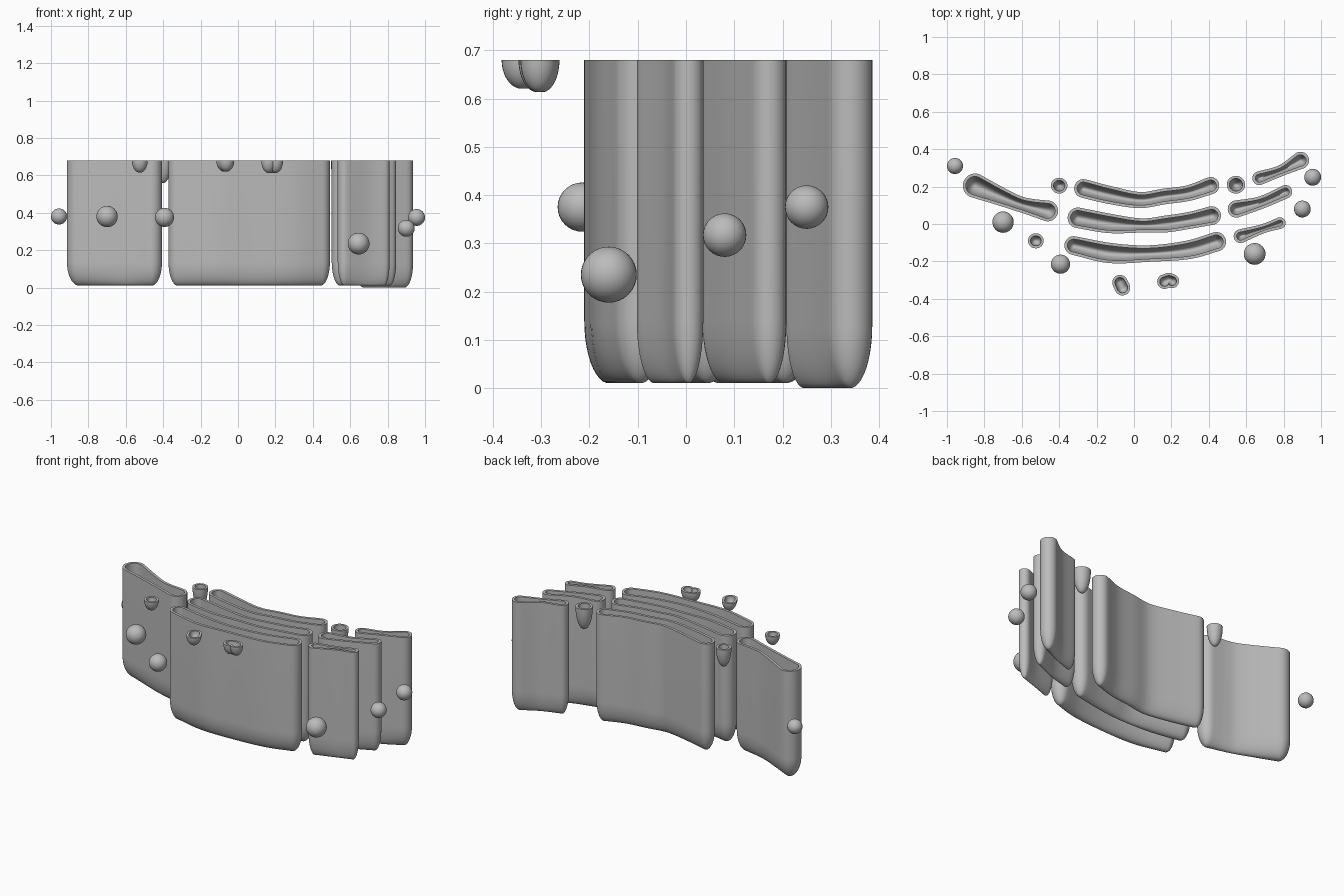
import bpy, bmesh, math
from mathutils import Vector

cube = bpy.data.objects.get("Cube")
if cube:
    bpy.data.objects.remove(cube, do_unlink=True)

grey = bpy.data.materials.new("mid_grey")
grey.use_nodes = True
GREY = (0.5, 0.5, 0.5, 1)
grey.diffuse_color = GREY
grey.node_tree.nodes["Principled BSDF"].inputs["Base Color"].default_value = GREY

TOP = 0.68


def finish(obj):
    obj.data.materials.append(grey)
    bpy.ops.object.select_all(action='DESELECT')
    obj.select_set(True)
    bpy.context.view_layer.objects.active = obj
    bpy.ops.object.shade_smooth_by_angle(angle=math.radians(45))


def smooth_path(points, steps=7):
    """Catmull-Rom through (x, y, radius) points."""
    p = [Vector(q) for q in points]
    p = [2 * p[0] - p[1]] + p + [2 * p[-1] - p[-2]]
    out = []
    for i in range(1, len(p) - 2):
        a, b, c, d = p[i - 1:i + 3]
        for s in range(steps):
            t = s / steps
            out.append(b + (c - a) * t / 2 + (2 * a - 5 * b + 4 * c - d) * t * t / 2
                       + (3 * b - a - 3 * c + d) * t ** 3 / 2)
    return out + [p[-2]]


def outline(points, cap=7):
    """Rounded strip as (centre, radius, direction), symmetric about its ends."""
    path = smooth_path(points)
    half = []
    for i, q in enumerate(path):
        t = path[min(i + 1, len(path) - 1)] - path[max(i - 1, 0)]
        t = Vector((t.x, t.y, 0)).normalized()
        n = Vector((-t.y, t.x, 0))
        c = Vector((q.x, q.y, 0))
        angles = [math.pi / 2 * k / cap for k in range(cap + 1)]
        if i == 0:
            half += [(c, q.z, -t * math.cos(a), n * math.sin(a)) for a in angles]
        elif i == len(path) - 1:
            half += [(c, q.z, t * math.cos(a), n * math.sin(a)) for a in reversed(angles)]
        else:
            half.append((c, q.z, t * 0, n))
    ring = [(c, r, t + n) for c, r, t, n in half]
    return ring + [(c, r, t - n) for c, r, t, n in half[-2:0:-1]]


def pouch(name, points, bottom=0.01, rounding=0.13, wall=0.016):
    """Open-topped, thin-walled bag with a rounded bottom."""
    ring = outline(points)
    m = len(ring)
    bm = bmesh.new()

    def shell(inset, base):
        rows = []
        for k in range(11):
            a = math.pi / 2 * (0.06 + 0.94 * k / 10)
            rows.append((math.sin(a), base + (rounding - inset) * (1 - math.cos(a))))
        if rows[-1][1] < TOP - 0.02:
            rows.append((1, TOP))
        else:
            rows[-1] = (1, TOP)
        loops = [[bm.verts.new(c + d * (r - inset) * f + Vector((0, 0, z)))
                  for c, r, d in ring] for f, z in rows]
        for lo, hi in zip(loops, loops[1:]):
            bridge(lo, hi)
        # close the bottom with a strip across the seam
        lo = loops[0]
        for j in range(m // 2):
            face = [lo[j], lo[j + 1], lo[(m - j - 1) % m], lo[(m - j) % m]]
            bm.faces.new(list(dict.fromkeys(face)))
        return loops[-1]

    def bridge(lo, hi):
        for j in range(m):
            k = (j + 1) % m
            bm.faces.new((lo[j], lo[k], hi[k], hi[j]))

    bridge(shell(0, bottom), shell(wall, bottom + wall))
    bmesh.ops.recalc_face_normals(bm, faces=bm.faces)
    mesh = bpy.data.meshes.new(name)
    bm.to_mesh(mesh)
    bm.free()
    obj = bpy.data.objects.new(name, mesh)
    bpy.context.collection.objects.link(obj)
    finish(obj)


def cup(name, points, bottom):
    pouch(name, points, bottom, TOP - bottom, 0.014)


def ball(name, x, y, z, r):
    bpy.ops.mesh.primitive_uv_sphere_add(segments=32, ring_count=16, radius=r, location=(x, y, z))
    bpy.context.object.name = name
    finish(bpy.context.object)


# Three long stacked pouches in the middle
pouch("back_pouch", [(-.27, .19, .05), (-.13, .155, .048), (.03, .128, .043),
                     (.16, .147, .042), (.29, .165, .042), (.41, .205, .046)])
pouch("middle_pouch", [(-.3, .033, .055), (-.13, .003, .052), (.04, -.008, .038),
                       (.17, 0, .045), (.3, .02, .045), (.415, .045, .05)])
pouch("front_pouch", [(-.322, -.115, .05), (-.13, -.155, .054), (.08, -.158, .044),
                      (.29, -.138, .05), (.44, -.095, .052)])

# Wide pouch on one side, three short ones on the other
pouch("right_side_pouch", [(-.85, .205, .065), (-.72, .15, .05), (-.62, .11, .042),
                           (-.55, .09, .045), (-.462, .07, .056)])
pouch("left_front_pouch", [(.57, -.065, .037), (.69, -.025, .025), (.78, .005, .031)])
pouch("left_middle_pouch", [(.547, .08, .046), (.68, .115, .034), (.81, .172, .036)])
pouch("left_back_pouch", [(.67, .245, .037), (.785, .285, .03), (.89, .34, .046)], bottom=0)

# Small open cups level with the rims
cup("right_back_cup", [(-.402, .205, .042), (-.398, .205, .042)], .56)
cup("left_back_cup", [(.543, .21, .047), (.547, .21, .047)], .54)
cup("right_front_cup", [(-.527, -.09, .04), (-.523, -.09, .04)], .615)
cup("front_cup", [(-.075, -.313, .041), (-.062, -.34, .042)], .62)
cup("front_bean_cup", [(.163, -.308, .039), (.185, -.298, .036), (.203, -.305, .038)], .613)

# Loose balls
ball("right_outer_ball", -.957, .31, .38, .043)
ball("right_middle_ball", -.7, .01, .38, .057)
ball("right_front_ball", -.393, -.215, .375, .051)
ball("left_front_ball", .645, -.16, .235, .058)
ball("left_middle_ball", .9, .08, .317, .045)
ball("left_outer_ball", .955, .25, .375, .045)
